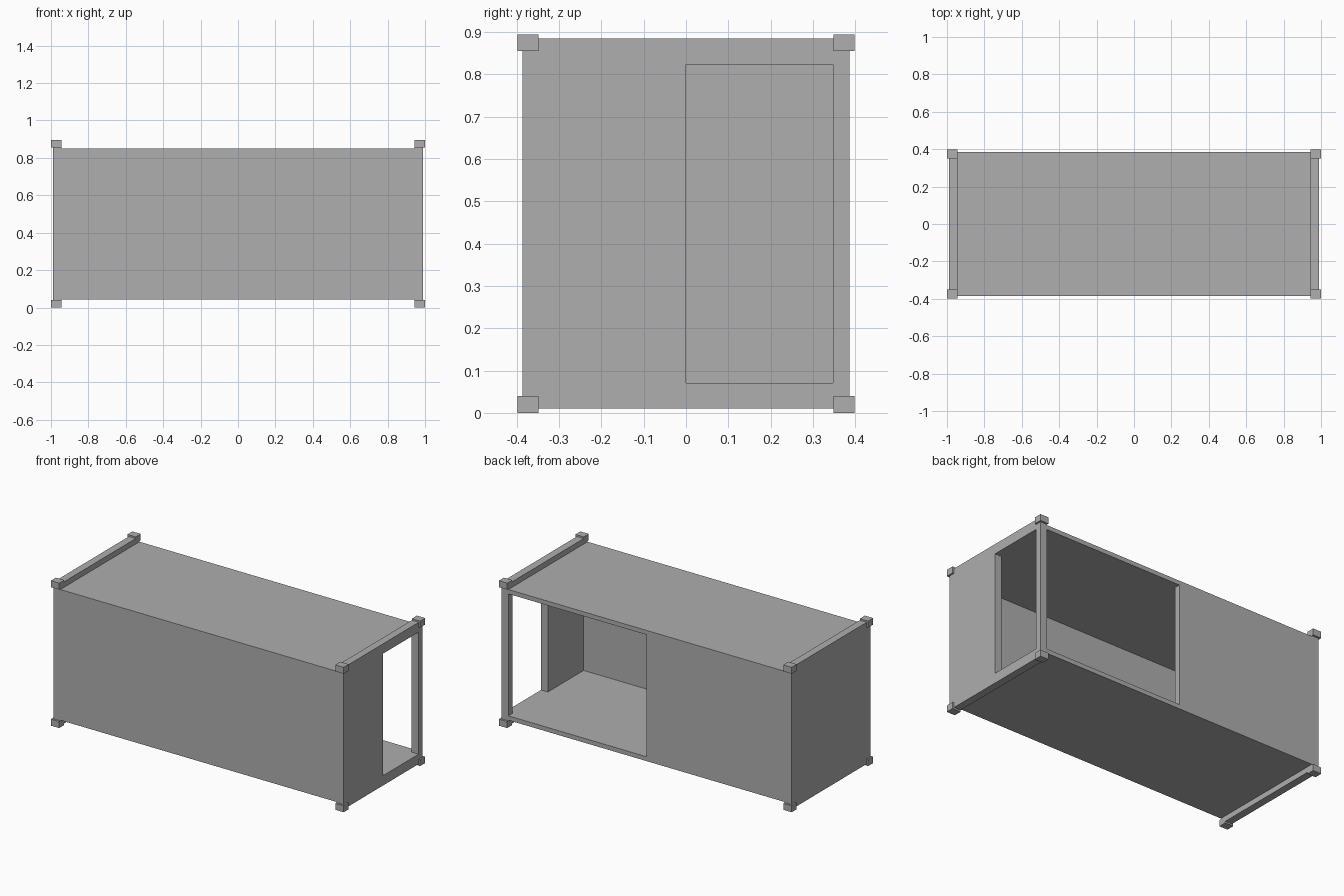
import bpy, bmesh
from mathutils import Vector

if "Cube" in bpy.data.objects:
    bpy.data.objects.remove(bpy.data.objects["Cube"], do_unlink=True)

GREY = (0.425, 0.425, 0.425, 1)
paint = bpy.data.materials.new("mid grey")
paint.use_nodes = True
paint.diffuse_color = GREY
paint.node_tree.nodes["Principled BSDF"].inputs["Base Color"].default_value = GREY


def prism(name, outline, offset):
    """Extrude a closed flat outline along an offset."""
    bm = bmesh.new()
    face = bm.faces.new([bm.verts.new(p) for p in outline])
    out = bmesh.ops.extrude_face_region(bm, geom=[face])
    moved = [v for v in out["geom"] if isinstance(v, bmesh.types.BMVert)]
    bmesh.ops.translate(bm, verts=moved, vec=Vector(offset))
    bmesh.ops.recalc_face_normals(bm, faces=bm.faces)
    mesh = bpy.data.meshes.new(name)
    bm.to_mesh(mesh)
    bm.free()
    mesh.materials.append(paint)
    obj = bpy.data.objects.new(name, mesh)
    bpy.context.collection.objects.link(obj)
    return obj


# Main dimensions
HEIGHT = 0.895
END, INNER_END = 0.99, 0.943       # outer and inner faces of the end walls
SIDE, INNER_SIDE = 0.386, 0.348    # outer and inner faces of the long walls
RAIL, ROOF = 0.885, 0.851          # top of end frames, top of roof
FLOOR, CEILING = 0.071, 0.824

# Shell: side profile with raised end frames, extruded across the width
upper = [(INNER_END, ROOF), (INNER_END, RAIL), (END, RAIL)]
right = upper + [(x, HEIGHT - z) for x, z in reversed(upper)]
profile = right + [(-x, z) for x, z in reversed(right)]
shell = prism("container_shell", [(x, -SIDE, z) for x, z in profile], (0, 2 * SIDE, 0))

# Room and both corner openings, cut as one plan shape
plan = [(-INNER_END, -INNER_SIDE), (INNER_END, -INNER_SIDE), (INNER_END, 0),
        (1.1, 0), (1.1, INNER_SIDE), (INNER_END, INNER_SIDE),
        (INNER_END, 0.5), (0, 0.5), (0, INNER_SIDE), (-INNER_END, INNER_SIDE)]
cutter = prism("room_cutter", [(x, y, FLOOR) for x, y in plan], (0, 0, CEILING - FLOOR))
cutter.hide_render = True
cut = shell.modifiers.new("room", 'BOOLEAN')
cut.operation = 'DIFFERENCE'
cut.solver = 'EXACT'
cut.object = cutter
graph = bpy.context.evaluated_depsgraph_get()
hollow = bpy.data.meshes.new_from_object(shell.evaluated_get(graph))
shell.modifiers.clear()
shell.data = hollow
bpy.data.objects.remove(cutter, do_unlink=True)

# Corner castings
SIZE = Vector((0.057, 0.049, 0.04))
for sx, side in ((-1, "right"), (1, "left")):
    for sy, depth in ((-1, "front"), (1, "back")):
        for z, level in ((0, "bottom"), (HEIGHT - SIZE.z, "top")):
            x0, x1 = sx, sx * (1 - SIZE.x)
            y0, y1 = sy * 0.398, sy * (0.398 - SIZE.y)
            prism(f"corner_{level}_{depth}_{side}",
                  [(x0, y0, z), (x1, y0, z), (x1, y1, z), (x0, y1, z)], (0, 0, SIZE.z))
